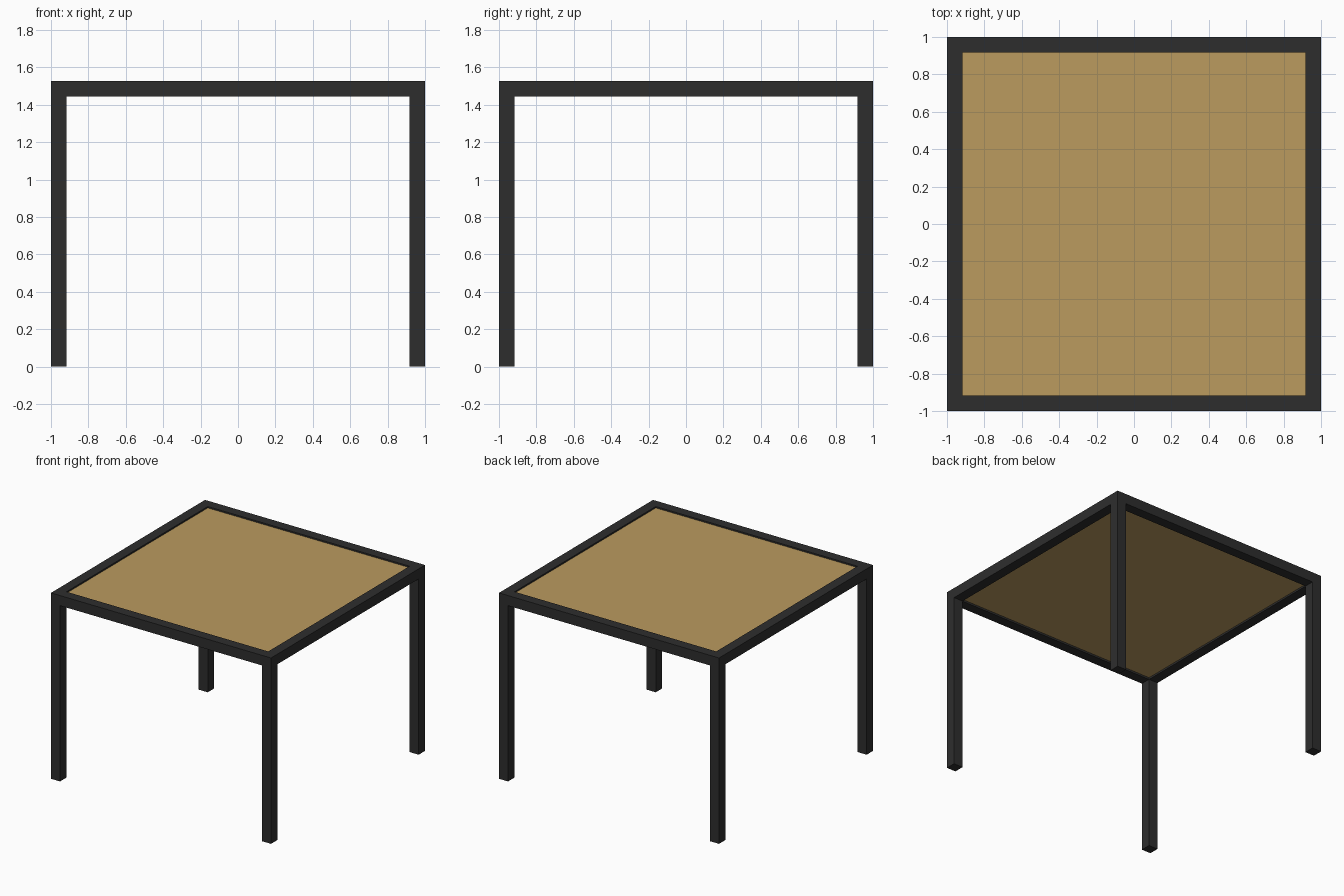
import bpy

if "Cube" in bpy.data.objects:
    bpy.data.objects.remove(bpy.data.objects["Cube"])

H = 1.527      # total height
T = 0.083      # square tube size
IN = 1.0 - T   # inner half width of the frame


def material(name, rgb):
    m = bpy.data.materials.new(name)
    m.diffuse_color = (*rgb, 1.0)
    m.use_nodes = True
    m.node_tree.nodes["Principled BSDF"].inputs["Base Color"].default_value = m.diffuse_color
    return m


dark = material("dark metal", (0.027, 0.027, 0.027))
wood = material("light wood", (0.495, 0.325, 0.114))


def box(name, lo, hi, mat):
    centre = [(a + b) / 2 for a, b in zip(lo, hi)]
    bpy.ops.mesh.primitive_cube_add(size=1, location=centre)
    ob = bpy.context.object
    ob.name = name
    ob.scale = [b - a for a, b in zip(lo, hi)]
    bpy.ops.object.transform_apply(location=False, rotation=False, scale=True)
    ob.data.materials.append(mat)
    return ob


def span(s):
    """Range of a tube lying along the outer edge on side s."""
    return (IN, 1.0) if s > 0 else (-1.0, -IN)


# Four legs standing under the frame corners
for sx, side in ((-1, "left"), (1, "right")):
    for sy, end in ((-1, "front"), (1, "back")):
        (x0, x1), (y0, y1) = span(sx), span(sy)
        box(f"{end}_{side}_leg", (x0, y0, 0), (x1, y1, H - T), dark)

# Top frame: full-length front and back rails, side rails between them
for s, name in ((-1, "front_rail"), (1, "back_rail")):
    y0, y1 = span(s)
    box(name, (-1, y0, H - T), (1, y1, H), dark)
for s, name in ((-1, "left_rail"), (1, "right_rail")):
    x0, x1 = span(s)
    box(name, (x0, -IN, H - T), (x1, IN, H), dark)

# Table top panel, slightly recessed inside the frame
box("table_top", (-IN, -IN, H - 0.068), (IN, IN, H - 0.012), wood)
